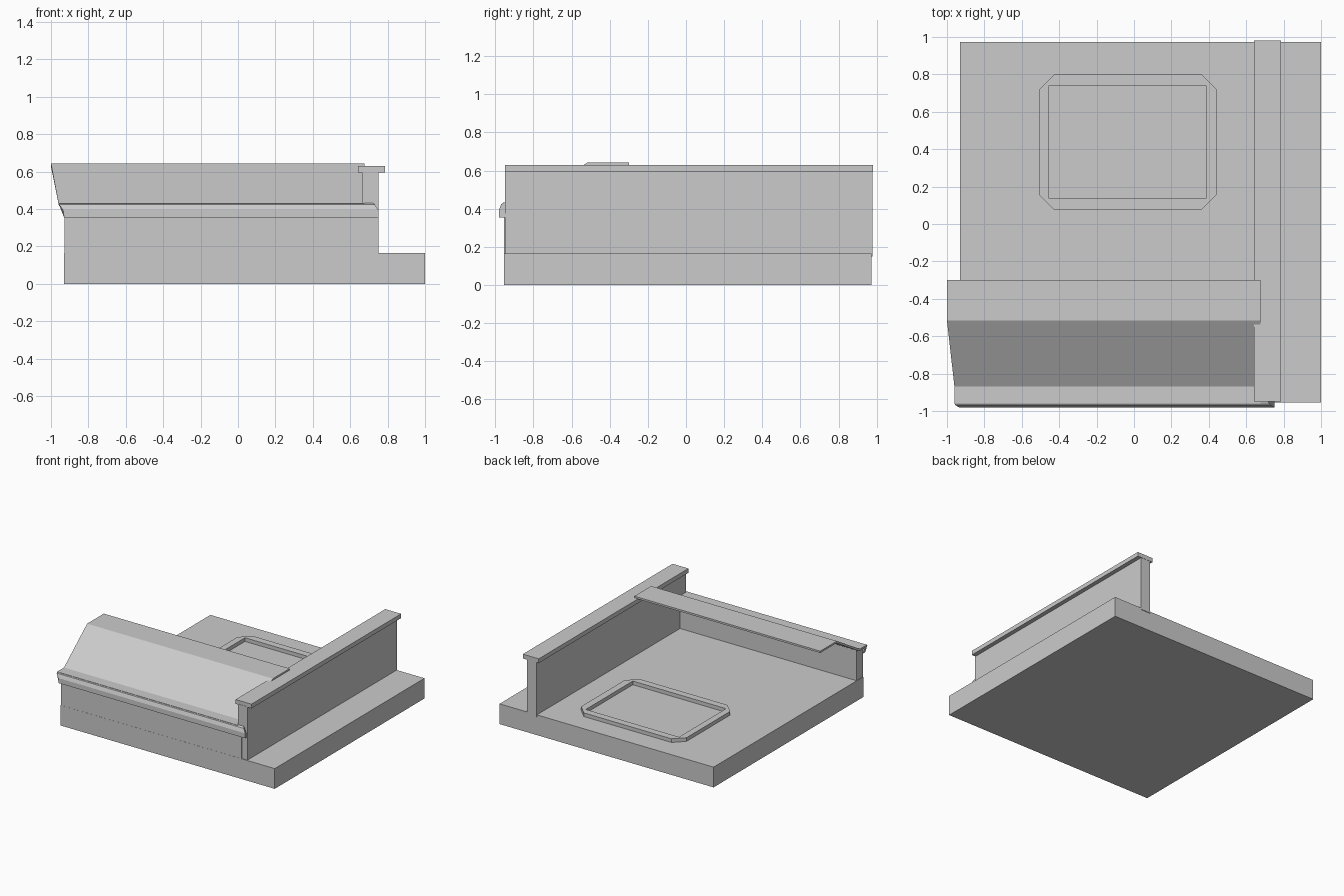
import bpy

if "Cube" in bpy.data.objects:
    bpy.data.objects.remove(bpy.data.objects["Cube"])


def make(name, verts, faces):
    mesh = bpy.data.meshes.new(name)
    mesh.from_pydata(verts, [], faces)
    mesh.validate()
    obj = bpy.data.objects.new(name, mesh)
    bpy.context.collection.objects.link(obj)
    return obj


def loft(name, left, right):
    """Closed solid between two matching outlines."""
    n = len(left)
    sides = [(i, n + i, n + (i + 1) % n, (i + 1) % n) for i in range(n)]
    caps = [tuple(range(n)), tuple(range(2 * n - 1, n - 1, -1))]
    return make(name, left + right, sides + caps)


def box(name, x0, x1, y0, y1, z0, z1):
    outline = [(y0, z0), (y0, z1), (y1, z1), (y1, z0)]
    return loft(name, [(x0, y, z) for y, z in outline], [(x1, y, z) for y, z in outline])


# Floor slab
box("floor_slab", -0.93, 1.0, -0.955, 0.973, 0, 0.165)

# Side wall with its cap rail
box("side_wall", 0.663, 0.75, -0.95, 0.978, 0.15, 0.6)
box("side_wall_cap", 0.642, 0.785, -0.948, 0.98, 0.595, 0.63)

# Low front wall under the roof
box("front_wall", -0.927, 0.70, -0.954, -0.87, 0.15, 0.42)

# Projecting ledge along the front, with angled ends: (y, z, left x, right x)
ledge = [(-0.955, 0.432, -0.96, 0.72), (-0.968, 0.425, -0.957, 0.73),
         (-0.98, 0.395, -0.935, 0.75), (-0.98, 0.355, -0.93, 0.75),
         (-0.95, 0.355, -0.93, 0.75), (-0.95, 0.432, -0.96, 0.72)]
loft("front_ledge", [(l, y, z) for y, z, l, r in ledge], [(r, y, z) for y, z, l, r in ledge])

# Thin folded roof sheet: eave, slope, flat top
roof = [(-0.96, 0.432, -0.96), (-0.87, 0.432, -0.96), (-0.515, 0.643, -1.0), (-0.30, 0.643, -1.0),
        (-0.30, 0.628, -1.0), (-0.51, 0.628, -1.0), (-0.865, 0.415, -0.957), (-0.96, 0.415, -0.957)]
loft("roof_sheet", [(l, y, z) for y, z, l in roof], [(0.675, y, z) for y, z, l in roof])

# Raised hatch frame: chamfered outside, rectangular opening
x0, x1, y0, y1, c = -0.508, 0.443, 0.077, 0.798, 0.08
outer = [(x0, y0 + c), (x0 + c, y0), (x1 - c, y0), (x1, y0 + c),
         (x1, y1 - c), (x1 - c, y1), (x0 + c, y1), (x0, y1 - c)]
corners = [(-0.455, 0.135), (0.385, 0.135), (0.385, 0.74), (-0.455, 0.74)]
inner = [p for p in corners for _ in range(2)]
low, high = 0.16, 0.195
rings = [(outer, low), (outer, high), (inner, high), (inner, low)]
verts = [(x, y, z) for ring, z in rings for x, y in ring]
faces = []
for a in range(4):
    b = (a + 1) % 4
    for i in range(8):
        j = (i + 1) % 8
        quad = [a * 8 + i, a * 8 + j, b * 8 + j, b * 8 + i]
        # Doubled inner corners collapse to triangles or nothing
        face = [v for k, v in enumerate(quad) if verts[v] != verts[quad[k - 1]]]
        if len({verts[v] for v in face}) >= 3:
            faces.append(face)
hatch = make("hatch_frame", verts, faces)

# Weld and face all surfaces outward
import bmesh
for obj in bpy.context.collection.objects:
    bm = bmesh.new()
    bm.from_mesh(obj.data)
    bmesh.ops.remove_doubles(bm, verts=bm.verts, dist=1e-5)
    bmesh.ops.recalc_face_normals(bm, faces=bm.faces)
    bm.to_mesh(obj.data)
    bm.free()
